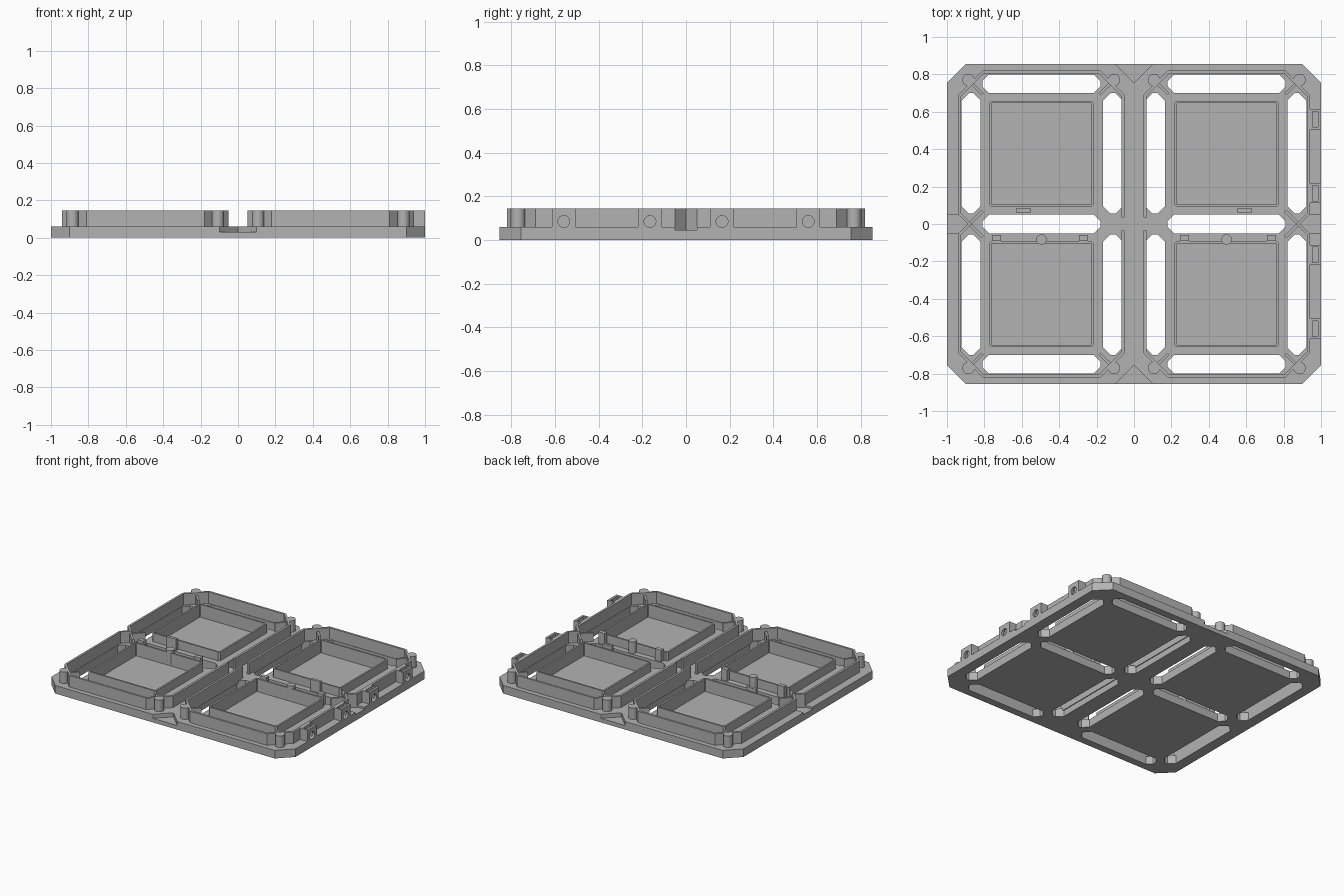
import bpy, bmesh, math
from mathutils import Vector, Matrix

if "Cube" in bpy.data.objects:
    bpy.data.objects.remove(bpy.data.objects["Cube"], do_unlink=True)

grey = bpy.data.materials.new("matte_grey")
grey.use_nodes = True
grey.diffuse_color = (0.45, 0.45, 0.45, 1)
grey.node_tree.nodes["Principled BSDF"].inputs["Base Color"].default_value = grey.diffuse_color

PLATE, TOP, FLOOR, TRAY_TOP = 0.06, 0.145, 0.03, 0.125
THICK = 0.016


def prism(bm, pts, z0, z1):
    """Extrude a plan outline from z0 to z1."""
    low = [bm.verts.new((x, y, z0)) for x, y in pts]
    face = bm.faces.new(low)
    up = bmesh.ops.extrude_face_region(bm, geom=[face])["geom"]
    for v in up:
        if isinstance(v, bmesh.types.BMVert):
            v.co.z = z1


def box(bm, x0, x1, y0, y1, z0, z1):
    prism(bm, [(x0, y0), (x1, y0), (x1, y1), (x0, y1)], z0, z1)


def octagon(x0, x1, y0, y1, c):
    return [(x0 + c, y0), (x1 - c, y0), (x1, y0 + c), (x1, y1 - c),
            (x1 - c, y1), (x0 + c, y1), (x0, y1 - c), (x0, y0 + c)]


def circle(x, y, r, n=24):
    return [(x + r * math.cos(i * math.tau / n), y + r * math.sin(i * math.tau / n))
            for i in range(n)]


def inset(pts, t):
    """Mitred inward offset of a counter-clockwise outline."""
    result = []
    for i, p in enumerate(pts):
        a, b, c = Vector(pts[i - 1]), Vector(p), Vector(pts[(i + 1) % len(pts)])
        d0, d1 = (b - a).normalized(), (c - b).normalized()
        n0, n1 = Vector((-d0.y, d0.x)), Vector((-d1.y, d1.x))
        result.append(tuple(b + (n0 + n1) * t / (1 + n0.dot(n1))))
    return result


def ring(bm, pts, t, z0, z1):
    """Closed wall of even thickness along an outline."""
    loops = [[bm.verts.new((x, y, z)) for x, y in outline] for outline, z in
             ((pts, z0), (pts, z1), (inset(pts, t), z1), (inset(pts, t), z0))]
    n = len(pts)
    for k in range(4):
        a, b = loops[k], loops[(k + 1) % 4]
        for i in range(n):
            j = (i + 1) % n
            bm.faces.new((a[i], a[j], b[j], b[i]))


def rib(bm, a, b, t, z0, z1):
    a, b = Vector(a), Vector(b)
    d = (b - a).normalized() * t / 2
    n = Vector((-d.y, d.x))
    prism(bm, [a + n, a - n, b - n, b + n], z0, z1)


def rod_x(bm, x0, x1, y, z, r):
    turn = Matrix.Translation(((x0 + x1) / 2, y, z)) @ Matrix.Rotation(math.pi / 2, 4, "Y")
    bmesh.ops.create_cone(bm, cap_ends=True, segments=32, radius1=r, radius2=r,
                          depth=x1 - x0, matrix=turn)


def finish(name, bm, cutters=(), smooth=False):
    bmesh.ops.recalc_face_normals(bm, faces=bm.faces)
    mesh = bpy.data.meshes.new(name)
    bm.to_mesh(mesh)
    bm.free()
    mesh.materials.append(grey)
    ob = bpy.data.objects.new(name, mesh)
    bpy.context.collection.objects.link(ob)
    for cutter in cutters:
        mod = ob.modifiers.new("cut", "BOOLEAN")
        mod.operation, mod.solver, mod.object = "DIFFERENCE", "EXACT", cutter
    if cutters:
        bpy.context.view_layer.update()
        deps = bpy.context.evaluated_depsgraph_get()
        ob.data = bpy.data.meshes.new_from_object(ob.evaluated_get(deps))
        ob.modifiers.clear()
        for cutter in cutters:
            bpy.data.objects.remove(cutter, do_unlink=True)
    if smooth:
        bpy.ops.object.select_all(action="DESELECT")
        ob.select_set(True)
        bpy.context.view_layer.objects.active = ob
        bpy.ops.object.shade_smooth_by_angle()
    return ob


def cutter(name, bm):
    ob = finish(name, bm)
    ob.hide_render = True
    return ob


def mirrored(pts, s):
    return [(s * x, y) for x, y in pts][::s]


# Openings and recesses in the base plate
slots, pockets = bmesh.new(), bmesh.new()
for s in (1, -1):
    for y0, y1 in ((0.7, 0.8), (-0.05, 0.05), (-0.8, -0.7)):
        prism(slots, mirrored(octagon(0.18, 0.81, y0, y1, 0.035), s), -0.1, 0.2)
    for x0, x1 in ((0.06, 0.165), (0.82, 0.922)):
        for y0, y1 in ((0.055, 0.7), (-0.7, -0.055)):
            prism(slots, mirrored(octagon(x0, x1, y0, y1, 0.04), s), -0.1, 0.2)
    for y in (0.375, -0.375):
        x0, x1 = sorted((s * 0.225, s * 0.765))
        box(slots, x0, x1, y - 0.273, y + 0.273, FLOOR, 0.2)
    # Notches at the middle of each edge
    prism(pockets, [(-0.12, s * 0.875), (0.12, s * 0.875), (0, s * 0.755)], FLOOR, 0.2)
    prism(pockets, [(s * 1.1, -0.05), (s * 1.1, 0.05), (s * 0.94, 0.05),
                    (s * 0.89, 0), (s * 0.94, -0.05)], 0.045, 0.2)
bm = bmesh.new()
prism(bm, octagon(-1, 1, -0.855, 0.855, 0.1), 0, PLATE)
finish("base_plate", bm, [cutter("slot_cutter", slots), cutter("notch_cutter", pockets)])

# The two halves mirror each other
for s, side in ((1, "left"), (-1, "right")):
    # Perimeter wall with an inward fold at mid-side
    outline = octagon(0.05, 0.94, -0.82, 0.82, 0.13)
    outline[3:3] = [(0.94, -0.05), (0.89, 0), (0.94, 0.05)]
    bm, gap = bmesh.new(), bmesh.new()
    ring(bm, mirrored(outline, s), THICK, PLATE - 0.015, TOP)
    x0, x1 = sorted((s * 0.03, s * 0.09))
    box(gap, x0, x1, -0.035, 0.035, PLATE, 0.2)
    finish(side + "_perimeter_wall", bm, [cutter("gap_cutter", gap)])

    # Round posts and diagonal ribs at the corners
    posts, ribs = bmesh.new(), bmesh.new()
    for t in (1, -1):
        for x, inner in ((0.107, 0.185), (0.885, 0.81)):
            prism(posts, circle(s * x, t * 0.77, 0.033), PLATE - 0.01, TOP)
            rib(ribs, (s * x, t * 0.77), (s * inner, t * 0.693), THICK, 0.02, TRAY_TOP)
        rib(ribs, (s * 0.88, 0), (s * 0.81, t * 0.07), THICK, 0.02, TRAY_TOP)
    finish(side + "_corner_posts", posts, smooth=True)
    finish(side + "_corner_ribs", ribs)

    # Thin-walled trays
    for y, row in ((0.375, "back"), (-0.375, "front")):
        bm = bmesh.new()
        x0, x1 = sorted((s * 0.215, s * 0.775))
        ring(bm, octagon(x0, x1, y - 0.283, y + 0.283, 0.012), 0.012, FLOOR - 0.01, TRAY_TOP)
        finish(f"{side}_{row}_tray_wall", bm)

    # Upright tabs and pin between the trays
    bm = bmesh.new()
    for x0, x1, y0, y1 in ((0.245, 0.295, -0.09, -0.06), (0.71, 0.76, -0.09, -0.06),
                           (0.55, 0.63, 0.062, 0.082)):
        a, b = sorted((s * x0, s * x1))
        box(bm, a, b, y0, y1, 0.04, TOP)
    finish(side + "_tray_tabs", bm)
    bm = bmesh.new()
    prism(bm, circle(s * 0.495, -0.083, 0.028), 0.04, TOP)
    finish(side + "_tray_pin", bm, smooth=True)

# Side blocks with a round hole and a pocket open at the top
for i, y in enumerate((-0.56, -0.165, 0.165, 0.56)):
    bm, hole, pocket = bmesh.new(), bmesh.new(), bmesh.new()
    box(bm, 0.935, 1.0, y - 0.054, y + 0.054, PLATE - 0.01, TOP)
    rod_x(hole, 0.96, 1.05, y, 0.085, 0.027)
    box(pocket, 0.955, 0.983, y - 0.042, y + 0.042, PLATE, 0.2)
    finish(f"side_block_{i + 1}", bm, [cutter("hole_cutter", hole), cutter("pocket_cutter", pocket)])
